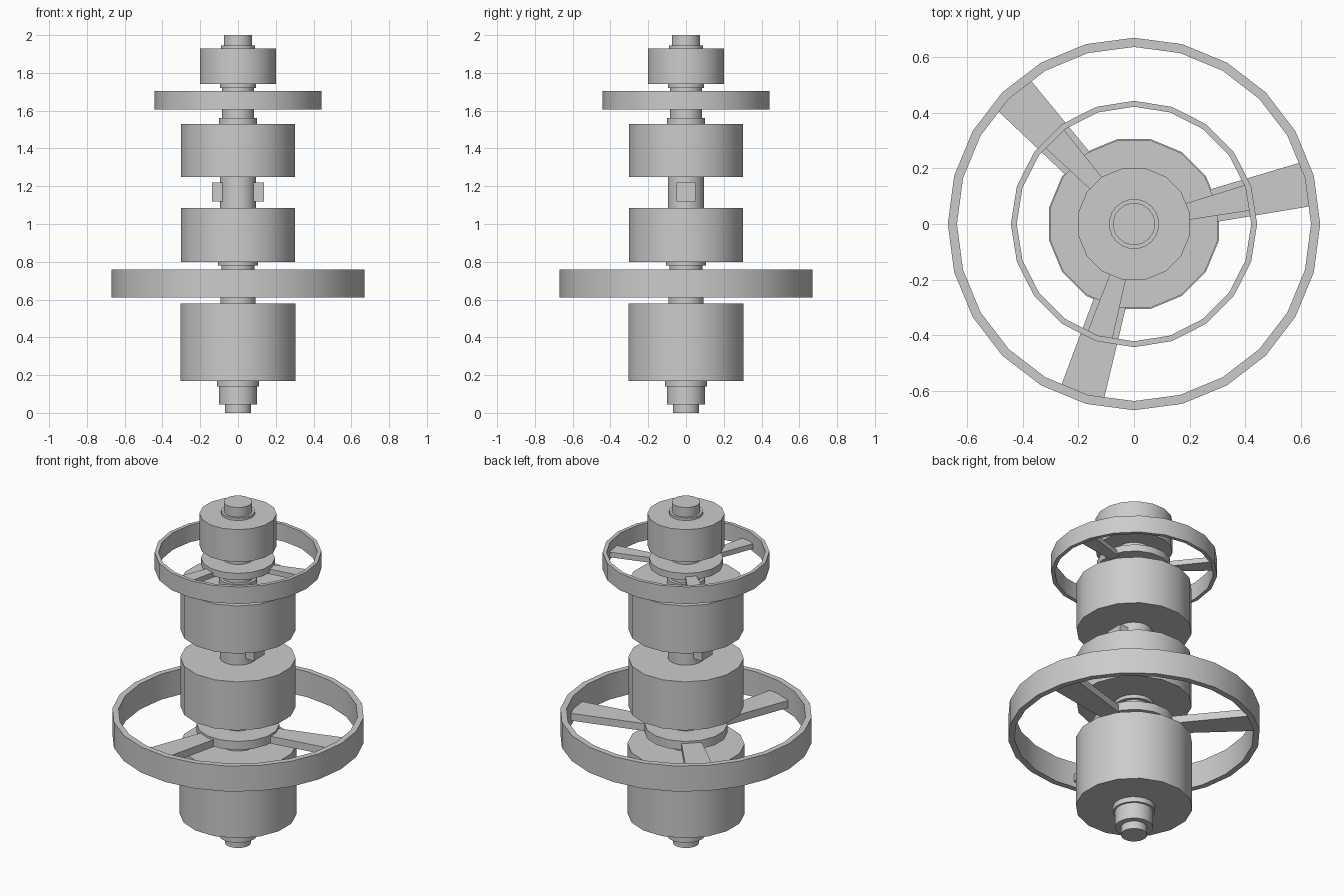
import bpy, bmesh
from math import sin, cos, pi, radians

if "Cube" in bpy.data.objects:
    bpy.data.objects.remove(bpy.data.objects["Cube"])


def finish(name, bm, smooth=True):
    bmesh.ops.recalc_face_normals(bm, faces=bm.faces)
    me = bpy.data.meshes.new(name)
    bm.to_mesh(me)
    bm.free()
    ob = bpy.data.objects.new(name, me)
    bpy.context.collection.objects.link(ob)
    if smooth:
        bpy.ops.object.select_all(action='DESELECT')
        ob.select_set(True)
        bpy.context.view_layer.objects.active = ob
        bpy.ops.object.shade_smooth_by_angle(angle=radians(30))
    return ob


def circle(bm, r, z, n, off):
    return [bm.verts.new((r * cos(off + 2 * pi * i / n), r * sin(off + 2 * pi * i / n), z))
            for i in range(n)]


def bridge(bm, a, b):
    n = len(a)
    for i in range(n):
        bm.faces.new((a[i], a[(i + 1) % n], b[(i + 1) % n], b[i]))


def drum(name, r, z0, z1, n=16):
    bm = bmesh.new()
    a, b = (circle(bm, r, z, n, pi / n) for z in (z0, z1))
    bridge(bm, a, b)
    bm.faces.new(a)
    bm.faces.new(b)
    return finish(name, bm)


def ring(name, r_out, r_in, z0, z1, n):
    bm = bmesh.new()
    loops = [circle(bm, r, z, n, 0) for r, z in
             ((r_out, z0), (r_out, z1), (r_in, z1), (r_in, z0))]
    for i in range(4):
        bridge(bm, loops[i], loops[(i + 1) % 4])
    return finish(name, bm)


def bar(name, x0, x1, w0, w1, z0, z1, ang):
    # Straight bar along a radius, half widths w0 (inner) and w1 (outer)
    bm = bmesh.new()
    c, s = cos(ang), sin(ang)
    quads = [[bm.verts.new((x * c - y * s, x * s + y * c, z)) for x, y in
              ((x0, -w0), (x1, -w1), (x1, w1), (x0, w0))] for z in (z0, z1)]
    bridge(bm, *quads)
    bm.faces.new(quads[0])
    bm.faces.new(quads[1])
    return finish(name, bm, False)


# Stepped central shaft: radius, bottom, top
shaft = [
    ("bottom_tip", 0.07, 0.0, 0.045), ("bottom_shaft", 0.102, 0.045, 0.14),
    ("bottom_collar", 0.113, 0.14, 0.17), ("lower_shaft", 0.095, 0.58, 0.645),
    ("lower_neck", 0.088, 0.695, 0.78), ("lower_collar", 0.107, 0.78, 0.80),
    ("middle_shaft", 0.097, 1.085, 1.25), ("upper_collar", 0.102, 1.53, 1.56),
    ("upper_shaft", 0.085, 1.56, 1.63), ("upper_neck", 0.085, 1.67, 1.72),
    ("top_collar", 0.097, 1.72, 1.74), ("cap_collar", 0.09, 1.93, 1.945),
    ("top_tip", 0.076, 1.945, 2.0),
]
for name, r, z0, z1 in shaft:
    drum(name, r, z0, z1, 20)

# Big drums
for name, r, z0, z1 in [
        ("bottom_drum", 0.311, 0.17, 0.58), ("lower_drum", 0.307, 0.80, 1.085),
        ("upper_drum", 0.307, 1.25, 1.53), ("top_drum", 0.205, 1.74, 1.93)]:
    drum(name, r, z0, z1)

# Wheel hubs and rims
drum("large_hub", 0.22, 0.645, 0.695)
drum("small_hub", 0.197, 1.63, 1.67)
ring("large_rim", 0.67, 0.637, 0.61, 0.76, 24)
ring("small_rim", 0.443, 0.422, 1.605, 1.705, 20)

# Wheel spokes
for i in range(3):
    a = radians(13 + 120 * i)
    bar(f"large_spoke_{i}", 0.19, 0.637, 0.053, 0.081, 0.64, 0.683, a)
    bar(f"small_spoke_{i}", 0.17, 0.425, 0.028, 0.047, 1.62, 1.65, a)

# Pegs on the middle shaft
for i, name in enumerate(("right_peg", "left_peg")):
    bar(name, 0.06, 0.138, 0.05, 0.05, 1.12, 1.22, pi * i)
